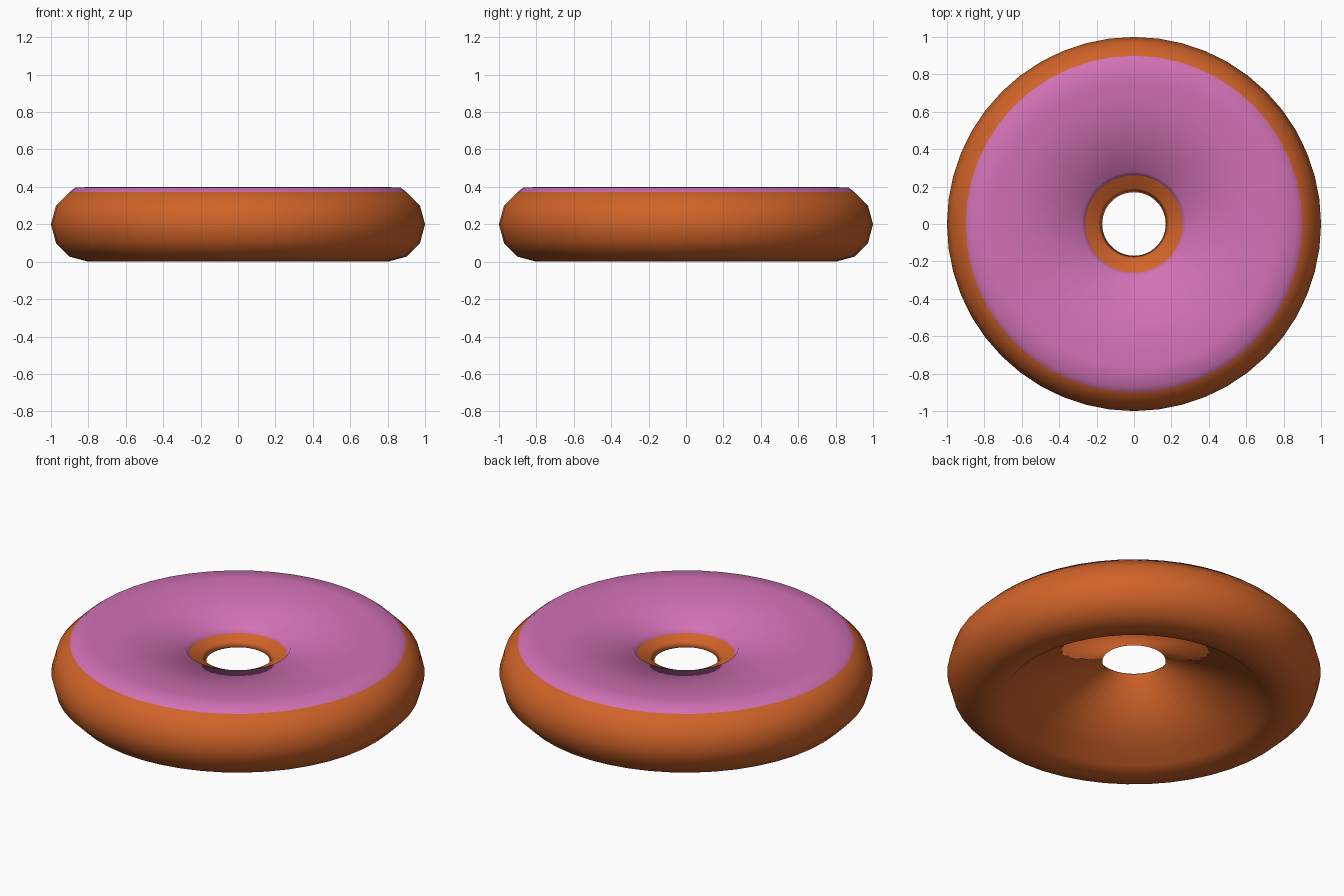
import bpy, bmesh, math

if "Cube" in bpy.data.objects:
    bpy.data.objects.remove(bpy.data.objects["Cube"])

SIDES = 48   # segments around the ring
RING = 12    # segments around the dough section
R, T = 0.8, 0.2


def revolve(name, profile, color, closed):
    """Spin an (r, z) profile round the z axis into a smooth object."""
    bm = bmesh.new()
    rings = []
    for s in range(SIDES):
        t = 2 * math.pi * s / SIDES
        rings.append([bm.verts.new((r * math.cos(t), r * math.sin(t), z)) for r, z in profile])
    n = len(profile)
    for s in range(SIDES):
        a, b = rings[s], rings[(s + 1) % SIDES]
        for i in range(n if closed else n - 1):
            j = (i + 1) % n
            bm.faces.new((a[i], b[i], b[j], a[j])).smooth = True
    mesh = bpy.data.meshes.new(name)
    bm.to_mesh(mesh)
    bm.free()
    mat = bpy.data.materials.new(name)
    mat.diffuse_color = (*color, 1)
    mat.use_nodes = True
    mat.node_tree.nodes["Principled BSDF"].inputs["Base Color"].default_value = mat.diffuse_color
    mesh.materials.append(mat)
    obj = bpy.data.objects.new(name, mesh)
    bpy.context.collection.objects.link(obj)
    return obj


# dough: round outside, with the upper inner rim pulled in to a small hole
dough = []
for i in range(RING):
    a = 2 * math.pi * i / RING
    dough.append((R + T * math.cos(a), T + T * math.sin(a)))
dough[3] = (0.8, 0.392)   # sits just under the icing
dough[5] = (0.19, 0.30)   # top of the hole
dough[6] = (0.17, 0.268)  # narrowest part of the hole
revolve("dough", dough, (0.63, 0.125, 0.022), True)

# icing: thin shell with rounded lips, from the outer edge to the hole
icing = [(0.9, 0.373), (0.87, 0.396), (0.77, 0.4), (0.65, 0.391), (0.28, 0.343), (0.26, 0.309)]
revolve("icing", icing, (0.64, 0.165, 0.46), False)
